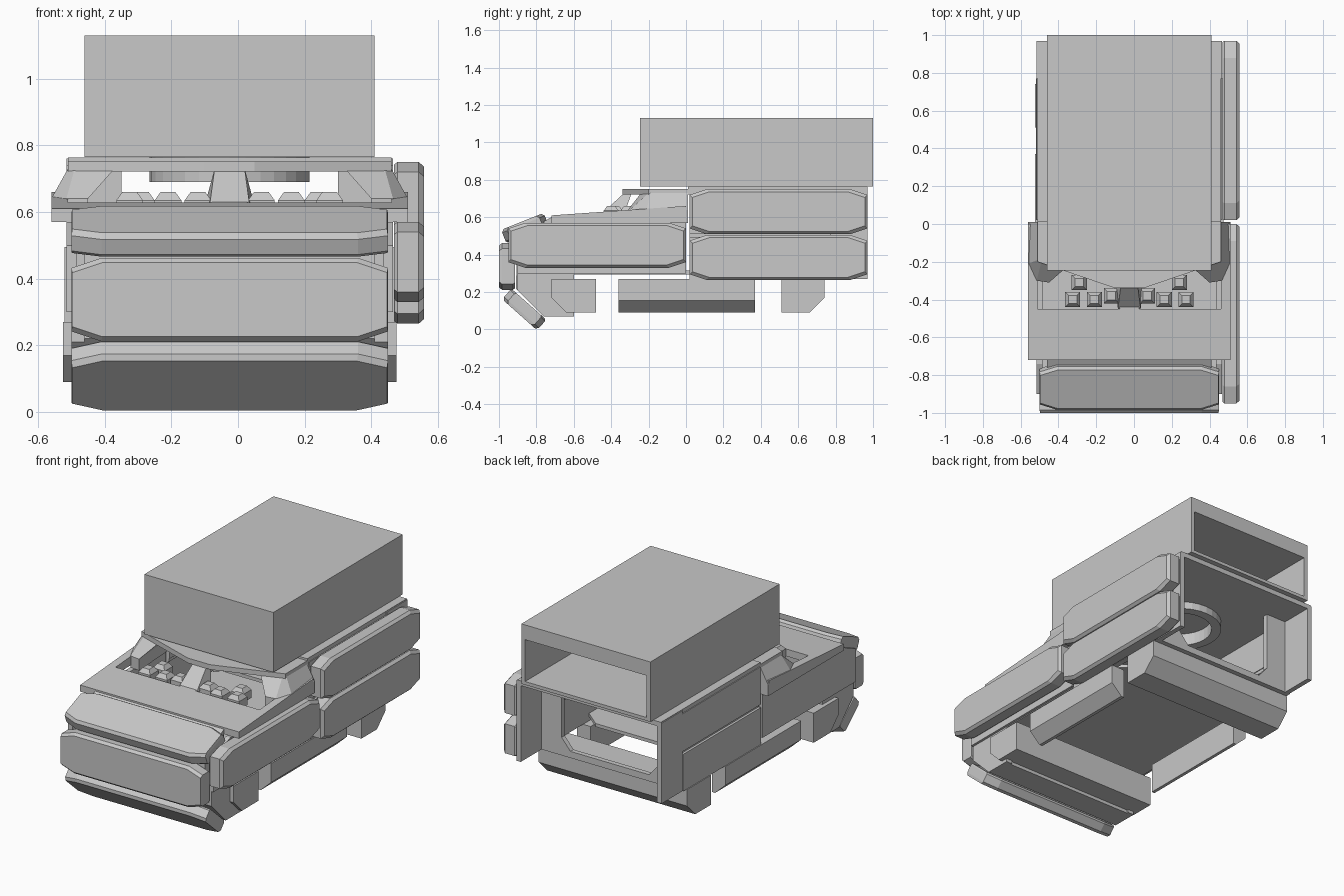
import bpy, bmesh, math
from mathutils import Matrix, Vector

if "Cube" in bpy.data.objects:
    bpy.data.objects.remove(bpy.data.objects["Cube"])

CX = -0.025  # hull centre line
grey = bpy.data.materials.new("armour grey")
grey.diffuse_color = (0.58, 0.58, 0.58, 1)
grey.use_nodes = True
grey.node_tree.nodes["Principled BSDF"].inputs["Base Color"].default_value = grey.diffuse_color


def finish(bm, name):
    bmesh.ops.recalc_face_normals(bm, faces=bm.faces)
    me = bpy.data.meshes.new(name)
    bm.to_mesh(me)
    bm.free()
    me.materials.append(grey)
    ob = bpy.data.objects.new(name, me)
    bpy.context.collection.objects.link(ob)
    return ob


def prism(name, pts, a, b, axis):
    """Extrude a 2D outline from a to b along the given axis."""
    place = {'x': lambda p, d: (d, p[0], p[1]),
             'y': lambda p, d: (p[0], d, p[1]),
             'z': lambda p, d: (p[0], p[1], d)}[axis]
    bm = bmesh.new()
    f = bm.faces.new([bm.verts.new(place(p, a)) for p in pts])
    r = bmesh.ops.extrude_face_region(bm, geom=[f])
    off = Vector(place((0, 0), b - a))
    bmesh.ops.translate(bm, vec=off, verts=[v for v in r['geom'] if isinstance(v, bmesh.types.BMVert)])
    return finish(bm, name)


def box(name, x0, x1, y0, y1, z0, z1):
    return prism(name, [(x0, y0), (x1, y0), (x1, y1), (x0, y1)], z0, z1, 'z')


def both(name, fn):
    """Make a left part, and its copy mirrored about the hull centre line."""
    ob = fn("left_" + name)
    bm = bmesh.new()
    bm.from_mesh(ob.data)
    for v in bm.verts:
        v.co.x = 2 * CX - v.co.x
    finish(bm, "right_" + name)


def loft(bm, rings):
    rows = [[bm.verts.new(p) for p in ring] for ring in rings]
    n = len(rows[0])
    for r0, r1 in zip(rows, rows[1:]):
        for i in range(n):
            bm.faces.new((r0[i], r0[(i + 1) % n], r1[(i + 1) % n], r1[i]))
    bm.faces.new(rows[0])
    bm.faces.new(rows[-1])


def armour(name, origin, u, v, n, length, height, thick, end_inset):
    """Clipped-corner slab; origin is the middle of its outer face."""
    u, v, n = Vector(u).normalized(), Vector(v).normalized(), Vector(n).normalized()
    rings = []
    for depth, inset in ((-thick, 0.008), (-thick + 0.01, 0), (-0.016, 0), (0, 0.014)):
        a, b = length / 2 - inset * end_inset, height / 2 - inset
        cu, cv = 0.09, 0.03
        o = [(a, b - cv), (a - cu, b), (cu - a, b), (-a, b - cv),
             (-a, cv - b), (cu - a, -b), (a - cu, -b), (a, cv - b)]
        rings.append([Vector(origin) + u * p + v * q + n * depth for p, q in o])
    bm = bmesh.new()
    loft(bm, rings)
    return finish(bm, name)


# Add-on armour: three slabs on the nose, three on the right side
X = (1, 0, 0)
armour("nose_armour_upper", (CX, -0.875, 0.578), X, (0, 0.93, 0.37), (0, -0.37, 0.93), 0.95, 0.245, 0.075, 0.2)
armour("nose_armour_middle", (CX, -1.0, 0.337), X, (0, 0, 1), (0, -1, 0), 0.95, 0.25, 0.085, 0.2)
armour("nose_armour_lower", (CX, -0.89, 0.079), X, (0, 0.747, -0.664), (0, -0.664, -0.747), 0.95, 0.25, 0.075, 0.2)
for label, y, z in (("front", -0.475, 0.45), ("rear_upper", 0.495, 0.63), ("rear_lower", 0.495, 0.385)):
    armour("side_armour_" + label, (0.558, y, z), (0, 1, 0), (0, 0, 1), (1, 0, 0), 0.95, 0.24, 0.09, 1)

# Bent nose plate and front side walls
prism("nose_plate", [(-.72, .6), (-.9, .5), (-.91, .22), (-.76, .07), (-.61, .07), (-.61, .12),
                     (-.73, .12), (-.87, .24), (-.86, .47), (-.72, .55)], -0.46, 0.41, 'x')
both("front_side_wall", lambda n: prism(n, [(-.9, .5), (-.74, .57), (0, .57), (0, .3), (-.9, .3)],
                                        -0.515, -0.485, 'x'))
both("nose_cheek", lambda n: prism(n, [(-.9, .31), (-.6, .31), (-.6, .07), (-.76, .07), (-.9, .21)],
                                   -0.5, -0.46, 'x'))

# Belly plate, with a clipped rear edge
prism("belly_plate", [(-.5, -.74), (.45, -.74), (.45, .3), (.33, .4), (-.38, .4), (-.5, .3)], .295, .315, 'z')

# Sloping front deck with two openings around the middle bridge
deck = prism("front_deck", [(-.56, -.72), (.51, -.72), (.51, 0), (.46, 0), (.46, -.45), (.025, -.45), (.06, -.33),
                            (-.11, -.33), (-.075, -.45), (-.51, -.45), (-.51, 0), (-.56, 0)], 0.57, 0.61, 'z')
for v in deck.data.vertices:
    if v.co.z > 0.6:
        v.co.z += (v.co.y + 0.72) * 0.07
    elif abs(v.co.x - CX) < 0.5:
        v.co.z = 0.585


# Cab cheeks and windscreen pillar
def cheek(name):
    bm = bmesh.new()
    loft(bm, [[(-.56, -.21, .57), (-.56, .01, .57), (-.47, .01, .57), (-.45, -.31, .57), (-.515, -.3, .57)],
              [(-.56, -.21, .64), (-.56, .01, .64), (-.47, .01, .64), (-.45, -.31, .64), (-.515, -.3, .64)],
              [(-.51, -.19, .73), (-.51, .01, .73), (-.45, .01, .73), (-.37, -.24, .73), (-.49, -.2, .73)]])
    return finish(bm, name)


both("cab_cheek", cheek)
bm = bmesh.new()
loft(bm, [[(-.085, -.45, .62), (.035, -.45, .62), (.05, -.33, .62), (-.1, -.33, .62)],
          [(-.07, -.33, .73), (.02, -.33, .73), (.02, -.29, .73), (-.07, -.29, .73)]])
finish(bm, "windscreen_pillar")


# Small crew fittings seen through the deck openings
def fittings(name):
    bm = bmesh.new()
    for x, y in ((-.325, -.4), (-.21, -.4), (-.12, -.38), (-.29, -.31)):
        rings = []
        for z, s in ((.585, .04), (.635, .04), (.66, .022)):
            rings.append([(x - s, y - s, z), (x + s, y - s, z), (x + s, y + s, z), (x - s, y + s, z)])
        loft(bm, rings)
    return finish(bm, name)


both("crew_fittings", fittings)

# Roofs: pointed visor over the cab, rear roof with turret hole
prism("cab_roof", [(-.51, .02), (-.51, -.2), (-.1, -.34), (.05, -.34), (.46, -.2), (.46, .02)], 0.722, 0.752, 'z')
roof = box("rear_roof", -0.51, 0.46, 0.01, 0.97, 0.735, 0.764)
bm = bmesh.new()
bmesh.ops.create_cone(bm, cap_ends=True, segments=32, radius1=0.2, radius2=0.2, depth=0.3,
                      matrix=Matrix.Translation((CX, 0.375, 0.75)))
cutter = finish(bm, "roof_hole_cutter")
cutter.hide_render = True
cutter.hide_viewport = True
mod = roof.modifiers.new("hole", 'BOOLEAN')
mod.object = cutter
mod.solver = 'EXACT'

# Turret ring
bm = bmesh.new()
N = 32
rows = []
for r, z in ((.24, .69), (.24, .768), (.185, .768), (.185, .69)):
    rows.append([bm.verts.new((CX + r * math.cos(2 * math.pi * i / N), .375 + r * math.sin(2 * math.pi * i / N), z))
                 for i in range(N)])
for k in range(4):
    for i in range(N):
        a, b, j = rows[k], rows[(k + 1) % 4], (i + 1) % N
        bm.faces.new((a[i], a[j], b[j], b[i]))
finish(bm, "turret_ring")

# Rear hull walls, end plates and the open frame between them
both("rear_wall_upper", lambda n: box(n, -.515, -.475, .02, .77, .51, .74))
both("rear_wall_lower", lambda n: box(n, -.52, -.485, .02, .77, .27, .495))
both("rear_wall_seam", lambda n: box(n, -.505, -.48, .02, .77, .49, .515))
both("rear_end_plate", lambda n: box(n, -.515, -.485, .77, .97, .27, .76))
prism("rear_frame", [(-.5, .74), (-.5, .27), (.45, .27), (.45, .74), (.3, .74), (.3, .38), (.24, .31),
                     (-.29, .31), (-.35, .38), (-.35, .74)], 0.74, 0.77, 'y')

# Lower running gear blocks and skirts
prism("front_axle_block", [(-.72, .27), (-.48, .27), (-.48, .09), (-.64, .09), (-.72, .17)], -.525, .475, 'x')
prism("rear_axle_block", [(.74, .27), (.51, .27), (.51, .09), (.66, .09), (.74, .17)], -.525, .475, 'x')
both("side_skirt", lambda n: prism(n, [(-.525, .27), (-.525, .155), (-.455, .09), (-.435, .09), (-.435, .27)],
                                   -.36, .37, 'y'))

# Turret: box shell open at the back
prism("turret_shell", [(-.46, -.245), (.41, -.245), (.41, 1), (.385, 1), (.385, -.21), (-.435, -.21),
                       (-.435, 1), (-.46, 1)], 0.765, 1.04, 'z')
box("turret_top", -.46, .41, -.245, 1.0, 1.04, 1.13)
box("turret_floor", -.436, .386, -.22, 1.0, 0.765, 0.785)
